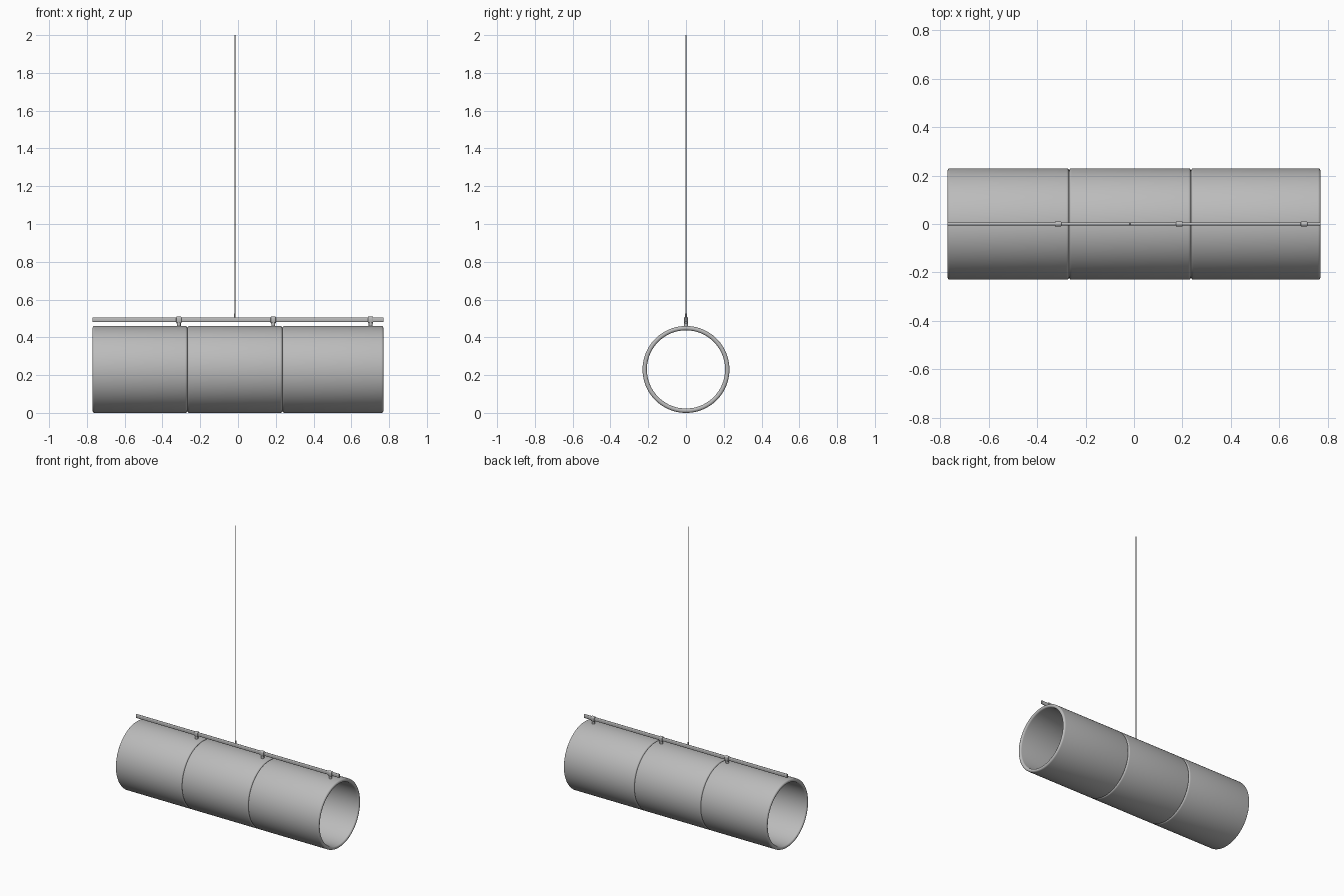
import bpy, bmesh, math
from mathutils import Vector

if "Cube" in bpy.data.objects:
    bpy.data.objects.remove(bpy.data.objects["Cube"])

grey = bpy.data.materials.new("light grey")
grey.use_nodes = True
grey.diffuse_color = (0.5, 0.5, 0.5, 1)
grey.node_tree.nodes["Principled BSDF"].inputs["Base Color"].default_value = (0.5, 0.5, 0.5, 1)

R, INNER, ROUND, AXIS_Z = 0.23, 0.207, 0.011, 0.23
HALF = 0.77


def finish(name, bm, angle=40):
    bmesh.ops.recalc_face_normals(bm, faces=bm.faces)
    mesh = bpy.data.meshes.new(name)
    bm.to_mesh(mesh)
    bm.free()
    mesh.materials.append(grey)
    ob = bpy.data.objects.new(name, mesh)
    bpy.context.collection.objects.link(ob)
    bpy.ops.object.select_all(action='DESELECT')
    ob.select_set(True)
    bpy.context.view_layer.objects.active = ob
    bpy.ops.object.shade_smooth_by_angle(angle=math.radians(angle))
    return ob


def arc(cx, cr, start, steps=5):
    """Quarter circle in the (x, radius) plane."""
    return [(cx + ROUND * math.cos(math.radians(start + 90 * i / steps)),
             cr + ROUND * math.sin(math.radians(start + 90 * i / steps)))
            for i in range(steps + 1)]


def tube(name, x0, x1, segments=96):
    """Hollow drum lying along x with rounded rims."""
    profile = (arc(x1 - ROUND, R - ROUND, 0) + arc(x0 + ROUND, R - ROUND, 90)
               + arc(x0 + ROUND, INNER + ROUND, 180) + arc(x1 - ROUND, INNER + ROUND, 270))
    bm = bmesh.new()
    rings = []
    for s in range(segments):
        a = 2 * math.pi * s / segments
        rings.append([bm.verts.new((x, r * math.sin(a), AXIS_Z + r * math.cos(a)))
                      for x, r in profile])
    n = len(profile)
    for s in range(segments):
        a, b = rings[s], rings[(s + 1) % segments]
        for i in range(n):
            j = (i + 1) % n
            bm.faces.new((a[i], a[j], b[j], b[i]))
    return finish(name, bm)


def pill(name, x0, x1, width, z0, z1, bevel=0.0, steps=8):
    """Bar along x with a tall, round-ended cross-section."""
    bm = bmesh.new()
    r = width / 2
    section = []
    for cz, start in ((z1 - r, 0), (z0 + r, 180)):
        for i in range(steps + 1):
            a = math.radians(start + 180 * i / steps)
            section.append(bm.verts.new((x0, r * math.cos(a), cz + r * math.sin(a))))
    face = bm.faces.new(section)
    out = bmesh.ops.extrude_face_region(bm, geom=[face])
    moved = [g for g in out["geom"] if isinstance(g, bmesh.types.BMVert)]
    bmesh.ops.translate(bm, verts=moved, vec=Vector((x1 - x0, 0, 0)))
    if bevel:
        rims = [e for e in bm.edges if abs(e.verts[0].co.x - e.verts[1].co.x) < 1e-6]
        bmesh.ops.bevel(bm, geom=rims, offset=bevel, segments=3, profile=0.5, affect='EDGES')
    return finish(name, bm)


def rod(name, x, radius, z0, z1):
    bm = bmesh.new()
    bmesh.ops.create_cone(bm, cap_ends=True, segments=12, radius1=radius,
                          radius2=radius, depth=z1 - z0)
    bmesh.ops.translate(bm, verts=bm.verts, vec=Vector((x, 0, (z0 + z1) / 2)))
    return finish(name, bm)


# Three drum sections, end to end
seams = (-HALF, -0.268, 0.235, HALF)
for side, x0, x1 in zip(("right", "middle", "left"), seams, seams[1:]):
    tube(side + "_drum", x0, x1)

# Hanging rail and its clips
pill("rail", -HALF, HALF, 0.012, 0.48, 0.506)
for side, x in zip(("right", "middle", "left"), (-0.313, 0.187, 0.702)):
    pill(side + "_clip", x - 0.014, x + 0.014, 0.021, 0.474, 0.510, 0.004)
    rod(side + "_clip_stem", x, 0.01, 0.455, 0.48)

# Suspension wire with its ferrule
rod("wire_ferrule", -0.017, 0.004, 0.5, 0.525)
rod("wire", -0.017, 0.0025, 0.505, 2.0)
